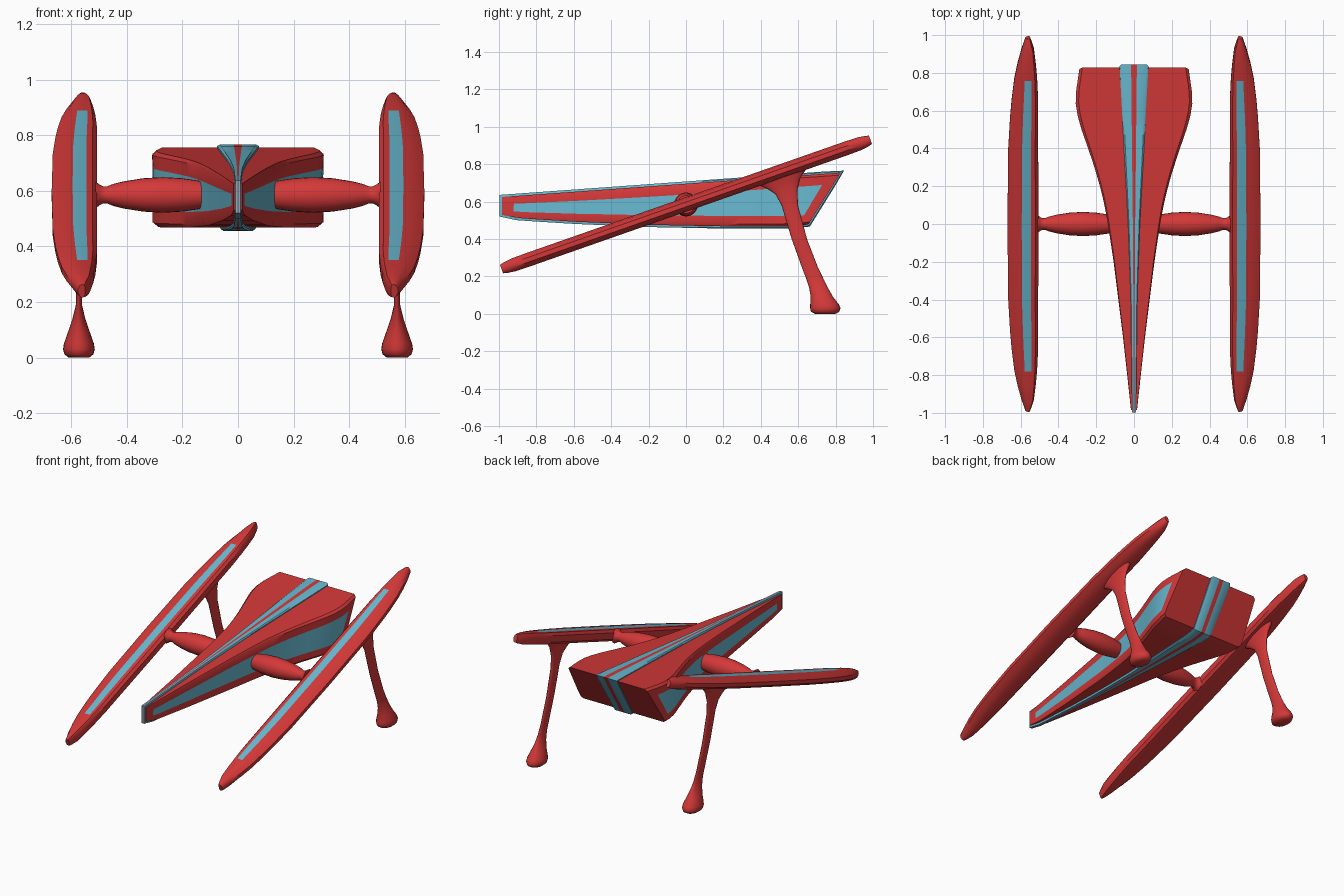
import bpy, bmesh, math
from mathutils import Vector

if "Cube" in bpy.data.objects:
    bpy.data.objects.remove(bpy.data.objects["Cube"])


def material(name, rgb):
    m = bpy.data.materials.new(name)
    m.diffuse_color = (*rgb, 1)
    m.use_nodes = True
    m.node_tree.nodes["Principled BSDF"].inputs["Base Color"].default_value = m.diffuse_color
    return m


RED = material("red", (0.66, 0.04, 0.04))
BLUE = material("sky blue", (0.14, 0.49, 0.64))


def lerp(a, b, t):
    return a + (b - a) * t


def interp(table, x):
    """Piecewise linear lookup in a list of (x, value) pairs."""
    if x <= table[0][0]:
        return table[0][1]
    for (x0, v0), (x1, v1) in zip(table, table[1:]):
        if x <= x1:
            return lerp(v0, v1, (x - x0) / (x1 - x0))
    return table[-1][1]


def loft(name, rings, is_blue=None, loop=False, mirror=False, angle=35):
    """Skin a list of closed rings; is_blue(ring, side) picks the blue faces."""
    bm = bmesh.new()
    vs = [[bm.verts.new(p) for p in ring] for ring in rings]
    n, k = len(vs), len(vs[0])
    for i in range(n if loop else n - 1):
        a, b = vs[i], vs[(i + 1) % n]
        for j in range(k):
            f = bm.faces.new((a[j], a[(j + 1) % k], b[(j + 1) % k], b[j]))
            f.material_index = int(bool(is_blue and is_blue(i, j)))
    if not loop:
        bm.faces.new(vs[0])
        bm.faces.new(vs[-1])
    bmesh.ops.recalc_face_normals(bm, faces=bm.faces)
    me = bpy.data.meshes.new(name)
    bm.to_mesh(me)
    bm.free()
    me.materials.append(RED)
    me.materials.append(BLUE)
    ob = bpy.data.objects.new(name, me)
    bpy.context.collection.objects.link(ob)
    bpy.ops.object.select_all(action='DESELECT')
    ob.select_set(True)
    bpy.context.view_layer.objects.active = ob
    bpy.ops.object.shade_smooth_by_angle(angle=math.radians(angle))
    if mirror:
        ob.modifiers.new("mirror", 'MIRROR')
    return ob


# Hull: wedge with a slanted tail, blue panels on both sides
WIDTH = [(-0.985, 0.016), (-0.8, 0.036), (-0.6, 0.058), (-0.4, 0.083), (-0.2, 0.108),
         (0, 0.138), (0.1, 0.156), (0.2, 0.18), (0.3, 0.209), (0.4, 0.243), (0.5, 0.278),
         (0.57, 0.298), (0.64, 0.309), (0.7, 0.307), (0.83, 0.288)]
BOTTOM = [(-0.985, 0.53), (-0.9, 0.512), (-0.6, 0.493), (-0.2, 0.476), (0.2, 0.468),
          (0.58, 0.468), (0.655, 0.478)]


def bottom(s):
    y = lerp(-0.985, 0.655, s)
    return Vector((y, interp(BOTTOM, y)))


def top(s):
    y = lerp(-0.985, 0.828, s)
    return Vector((y, 0.625 + 0.072 * (y + 0.985)))


cols = [0, 0.037] + [0.037 + 0.928 * i / 28 for i in range(1, 29)] + [0.983, 1]
rings = []
for s in cols:
    side = []
    edge = min(s, 0.965) / 0.965
    for v, k in ((0, 0.95), (0.05, 1), (lerp(0.28, 0.2, edge), 1),
                 (lerp(0.62, 0.78, edge ** 0.6), 1), (0.95, 1), (1, 0.95)):
        p = bottom(s).lerp(top(s), v)
        side.append((interp(WIDTH, p.x) * k, p.x, p.y))
    rings.append(side + [(-x, y, z) for x, y, z in reversed(side)])
loft("hull", rings, lambda i, j: j in (2, 8) and 1 <= i < len(cols) - 3)

# Raised stripe band wrapping the hull lengthwise, blue with a red middle line
STRIPE = [(-0.985, 0.011), (-0.4, 0.017), (0, 0.031), (0.4, 0.053), (0.83, 0.076)]
ss = [i / 20 for i in range(21)]
path = [bottom(s) for s in ss]
path += [bottom(1).lerp(top(1), t) for t in (0.25, 0.5, 0.75)]
path += [top(s) for s in reversed(ss)]
rings = []
for i, p in enumerate(path):
    d0 = (p - path[i - 1]).normalized()
    d1 = (path[(i + 1) % len(path)] - p).normalized()
    d = (d0 + d1).normalized()
    n = Vector((d.y, -d.x)) / max(d.dot(d1), 0.6)
    c = interp(STRIPE, p.x)
    ring = []
    for u, h in ((-1, -0.008), (-1, 0.006), (-0.86, 0.012), (-0.2, 0.012),
                 (0.2, 0.012), (0.86, 0.012), (1, 0.006), (1, -0.008)):
        q = p + n * h
        ring.append((u * c, q.x, q.y))
    rings.append(ring)
loft("hull_stripe", rings, lambda i, j: j != 3, loop=True)

# Tilted side runners with a blue panel along the top
TILT = math.radians(19.3)
OUTER = [(0, 0.67), (0.42, 0.666), (0.6, 0.656), (0.78, 0.641), (0.9, 0.617),
         (0.98, 0.596), (1.045, 0.575)]
INNER = [(0, 0.506), (0.75, 0.508), (0.88, 0.518), (0.98, 0.53), (1.045, 0.55)]
HEIGHT = [(0.9, 1), (1.0, 0.95), (1.045, 0.65)]
half = [0.2, 0.42, 0.6, 0.7, 0.815, 0.9, 0.98, 1.02, 1.045]
stations = [-t for t in reversed(half)] + [0] + half
upper = [(0, 0.02), (0.1, 0.036), (0.24, 0.037), (0.54, 0.037), (0.8, 0.03), (1, 0.012)]
section = upper + [(u, -h) for u, h in reversed(upper)]
rings = []
for t in stations:
    a, b, k = (interp(tab, abs(t)) for tab in (INNER, OUTER, HEIGHT))
    rings.append([(lerp(a, b, u), t * math.cos(TILT) - h * k * math.sin(TILT),
                   0.585 + t * math.sin(TILT) + h * k * math.cos(TILT)) for u, h in section])
loft("side_runners", rings,
     lambda i, j: j == 2 and abs(stations[i] + stations[i + 1]) / 2 < 0.81, mirror=True)


def ellipse(n=24):
    return [(math.cos(2 * math.pi * i / n), math.sin(2 * math.pi * i / n)) for i in range(n)]


# Spindle struts joining hull and runners
SPINDLE = [(0.1, 0.045), (0.14, 0.051), (0.2, 0.06), (0.27, 0.064), (0.34, 0.06),
           (0.41, 0.049), (0.45, 0.039), (0.47, 0.031), (0.485, 0.031), (0.497, 0.037),
           (0.512, 0.048)]
loft("struts", [[(x, r * c, 0.585 + r * s) for c, s in ellipse()] for x, r in SPINDLE],
     mirror=True, angle=50)

# Rear legs: z, centre y, half depth, half width, slope of the ring
LEG = [(0.74, 0.515, 0.135, 0.036, 0.35), (0.695, 0.522, 0.088, 0.022, 0.3),
       (0.65, 0.537, 0.058, 0.016, 0.2), (0.58, 0.555, 0.044, 0.013, 0),
       (0.4, 0.606, 0.041, 0.012, 0), (0.25, 0.662, 0.043, 0.01, 0),
       (0.19, 0.688, 0.046, 0.011, 0), (0.14, 0.708, 0.05, 0.023, 0),
       (0.09, 0.727, 0.06, 0.04, 0), (0.05, 0.741, 0.077, 0.054, 0),
       (0.03, 0.745, 0.081, 0.057, 0), (0.012, 0.744, 0.076, 0.052, 0),
       (0, 0.744, 0.055, 0.037, 0)]
loft("rear_legs", [[(0.572 + rx * c, y + ry * s, z + k * ry * s) for c, s in ellipse()]
                   for z, y, ry, rx, k in LEG], mirror=True, angle=60)
